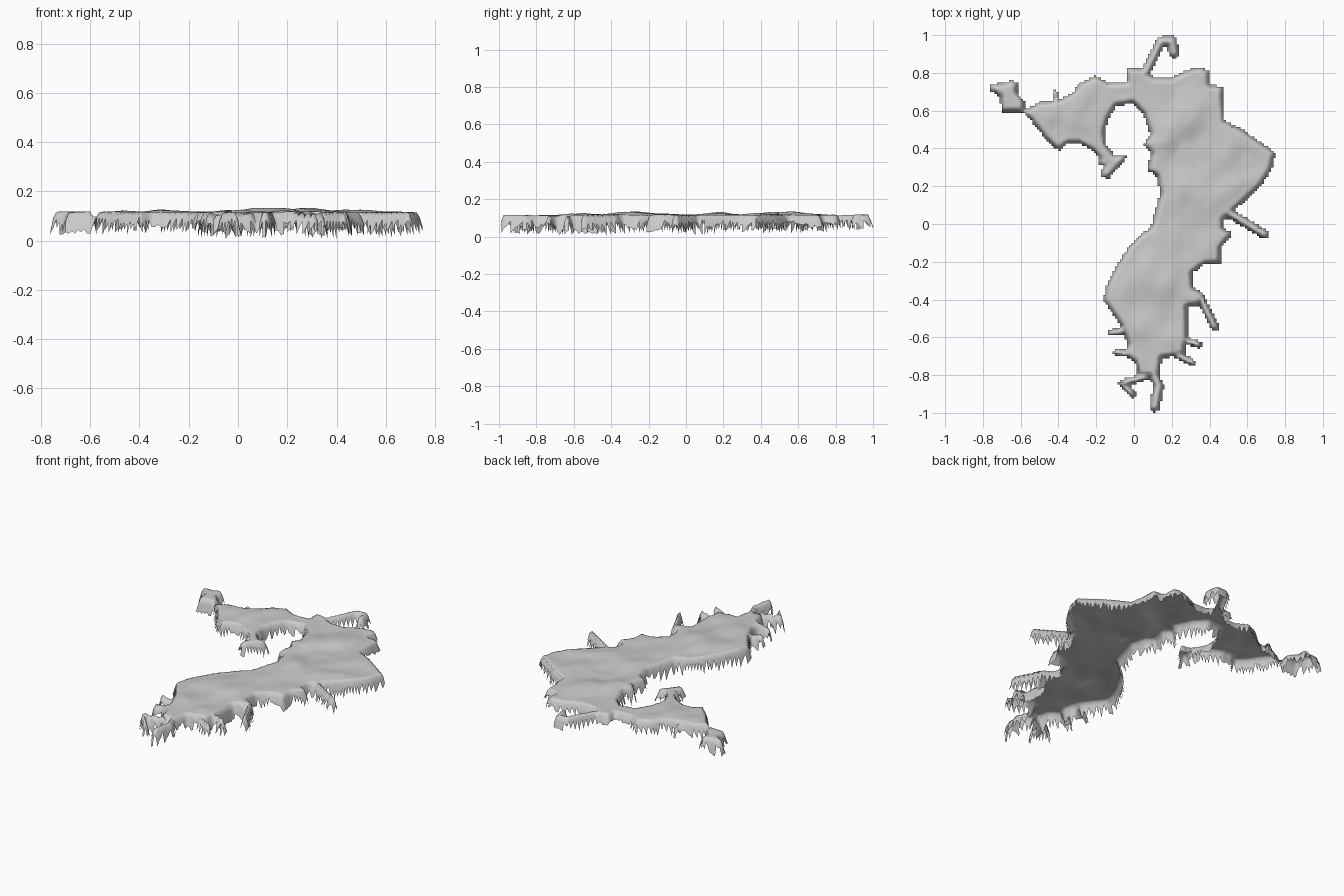
import bpy, bmesh, random
from mathutils import Vector, noise

random.seed(4)
CELL = 0.0125

# Coastline of the long mainland
mainland = [(-.045, .757), (-.045, .83), (.03, .83), (.11, .78), (.20, .78), (.27, .815),
    (.35, .835), (.405, .81), (.405, .74), (.475, .73), (.485, .55), (.585, .50), (.675, .435),
    (.755, .38), (.73, .28), (.675, .195), (.56, .09), (.48, .02), (.48, -.02), (.53, -.05),
    (.465, -.13), (.46, -.215), (.375, -.22), (.315, -.265), (.32, -.335), (.37, -.36),
    (.36, -.43), (.285, -.445), (.29, -.59), (.27, -.70), (.15, -.715), (.14, -.81), (.02, -.81),
    (0, -.735), (-.055, -.70), (-.04, -.635), (-.08, -.535), (-.165, -.41), (-.155, -.335),
    (-.11, -.24), (-.035, -.12), (.03, -.05), (.085, -.015), (.11, .08), (.135, .16),
    (.115, .25), (.065, .28), (.085, .37), (.045, .42), (.08, .475), (.045, .58), (-.01, .635)]

# Coastline of the western arm, overlapping the mainland at the neck
west_arm = [(.12, .76), (-.13, .755), (-.20, .79), (-.29, .75), (-.33, .70), (-.40, .66),
    (-.50, .65), (-.575, .61), (-.575, .65), (-.615, .70), (-.605, .74), (-.645, .775),
    (-.69, .75), (-.76, .745), (-.765, .705), (-.715, .67), (-.705, .59), (-.595, .587),
    (-.55, .545), (-.475, .45), (-.40, .38), (-.35, .42), (-.29, .42), (-.225, .385),
    (-.165, .32), (-.185, .245), (-.13, .235), (-.045, .33), (-.035, .37), (-.10, .37),
    (-.14, .42), (-.15, .485), (-.13, .555), (-.09, .62), (-.01, .635), (.12, .60)]

# Narrow spits: radius, path
spits = [
    (.032, [(.06, .80), (.11, .90), (.14, .965), (.20, .968), (.212, .905)]),
    (.030, [(.50, .06), (.60, .00), (.69, -.055)]),
    (.027, [(.35, -.38), (.39, -.47), (.428, -.545)]),
    (.024, [(.25, -.61), (.34, -.638)]),
    (.024, [(.22, -.69), (.31, -.735)]),
    (.032, [(.10, -.78), (.13, -.86), (.11, -.968)]),
    (.024, [(.06, -.81), (-.065, -.842), (-.01, -.90)]),
    (.024, [(0, -.69), (-.09, -.68)]),
    (.022, [(0, -.56), (-.12, -.575)]),
    (.018, [(-.41, .64), (-.415, .695)]),
    (.030, [(-.16, .33), (-.10, .335)]),
]


def seg_dist(x, y, a, b):
    dx, dy = b[0] - a[0], b[1] - a[1]
    t = ((x - a[0]) * dx + (y - a[1]) * dy) / (dx * dx + dy * dy)
    t = max(0, min(1, t))
    return ((x - a[0] - t * dx) ** 2 + (y - a[1] - t * dy) ** 2) ** .5


def polygon_depth(x, y, pts):
    inside, best = False, 9
    for a, b in zip(pts, pts[1:] + pts[:1]):
        best = min(best, seg_dist(x, y, a, b))
        if (a[1] > y) != (b[1] > y) and x < (b[0] - a[0]) * (y - a[1]) / (b[1] - a[1]) + a[0]:
            inside = not inside
    return best if inside else -best


def shore_depth(x, y):
    """Distance inland from the shore, negative at sea."""
    d = max(polygon_depth(x, y, mainland), polygon_depth(x, y, west_arm))
    for r, path in spits:
        for a, b in zip(path, path[1:]):
            d = max(d, r - seg_dist(x, y, a, b))
    return d


def height(x, y, d):
    # rolling plateau, flat near the shore
    n = noise.noise(Vector((x * 5, y * 5, 3.1))) + .5 * noise.noise(Vector((x * 11, y * 8, 7.7)))
    top = .115 + min(1, max(0, d) / .1) * max(-.003, min(.018, .005 + .018 * n))
    # steep ragged cliff
    low = .022 + .022 * max(0, y) + .02 * noise.noise(Vector((x * 9, y * 9, 1)))
    low += random.uniform(-.012, .012)
    t = max(0, min(1, d / .024))
    return max(0, low + (top - low) * (1 - (1 - t) ** 1.5))


# Terrain sheet: stepped grid cells trimmed to the coast, open underneath
bm = bmesh.new()
verts = {}
for i in range(-64, 65):
    for j in range(-80, 81):
        x, y = i * CELL, j * CELL
        d = shore_depth(x, y)
        if d > -.003:
            verts[i, j] = bm.verts.new((x, y, height(x, y, d)))
for i, j in list(verts):
    quad = [verts.get(k) for k in ((i, j), (i + 1, j), (i + 1, j + 1), (i, j + 1))]
    if all(quad):
        bm.faces.new(quad)
bmesh.ops.delete(bm, geom=[v for v in bm.verts if not v.link_faces], context='VERTS')
for f in bm.faces:
    f.smooth = True
mesh = bpy.data.meshes.new("island_terrain")
bm.to_mesh(mesh)
bm.free()
bpy.context.collection.objects.link(bpy.data.objects.new("island_terrain", mesh))
